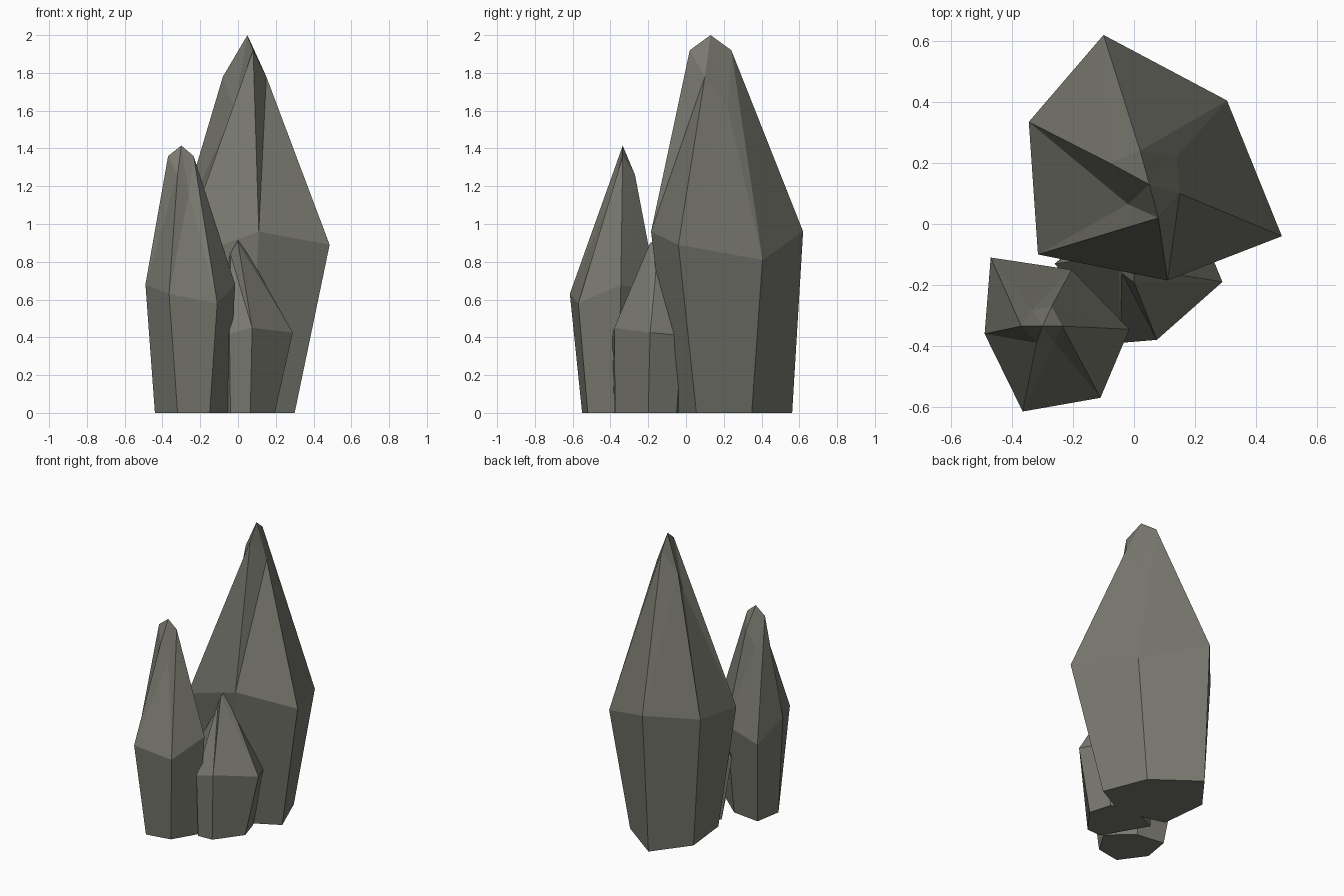
import bpy

# One stone colour shared by every crystal
stone = bpy.data.materials.new("grey_stone")
stone.diffuse_color = (0.19, 0.19, 0.16, 1)


def crystal(name, base, waist, crown, apex):
    """Six-sided crystal: flat foot, widest waist, uneven crown, pointed tip."""
    # Crown points sit at twice the height of the waist points below them
    verts = [(x, y, 0) for x, y in base] + list(waist)
    verts += [(x, y, 2 * w[2]) for (x, y), w in zip(crown, waist)] + [apex]
    n = len(base)
    faces = [tuple(range(n))[::-1]]
    for i in range(n):
        j = (i + 1) % n
        faces += [(i, j, n + j, n + i),                 # shaft
                  (n + i, n + j, 2 * n + i),            # shoulder
                  (n + j, 2 * n + j, 2 * n + i),        # shoulder sliver
                  (2 * n + i, 2 * n + j, 3 * n)]        # tip
    mesh = bpy.data.meshes.new(name)
    mesh.from_pydata(verts, [], [f[::-1] for f in faces] if name != "small_crystal" else faces)
    mesh.materials.append(stone)
    mesh.validate()
    obj = bpy.data.objects.new(name, mesh)
    bpy.context.collection.objects.link(obj)
    return obj


# Tall crystal at the back
crystal("tall_crystal",
        [(-.106, .562), (.184, .348), (.30, .055), (.06, -.07), (-.251, .005), (-.285, .326)],
        [(-.10, .62, .96), (.305, .405, .81), (.485, -.04, .89),
         (.11, -.185, .96), (-.315, -.10, .805), (-.345, .335, .89)],
        [(.02, .24), (.14, .22), (.15, .10), (.08, .02), (-.02, .065), (-.08, .20)],
        (.05, .13, 2.0))

# Medium crystal at the front left
crystal("medium_crystal",
        [(-.409, -.198), (-.213, -.223), (-.055, -.36), (-.15, -.52), (-.32, -.55), (-.44, -.383)],
        [(-.47, -.11, .58), (-.205, -.15, .63), (-.015, -.345, .68),
         (-.11, -.57, .58), (-.365, -.615, .63), (-.49, -.36, .68)],
        [(-.335, -.28), (-.27, -.27), (-.235, -.335), (-.26, -.39), (-.32, -.39), (-.37, -.335)],
        (-.30, -.335, 1.415))

# Small crystal leaning against the tall one
crystal("small_crystal",
        [(.065, -.375), (.195, -.20), (.15, -.05), (0, 0), (-.21, -.09), (-.04, -.38)],
        [(.075, -.38, .45), (.29, -.19, .425), (.22, -.02, .41),
         (0, .05, .45), (-.26, -.13, .42), (-.045, -.39, .42)],
        [(0, -.19), (.05, -.15), (.05, -.10), (0, -.07), (-.05, -.10), (-.04, -.16)],
        (0, -.13, .93))
